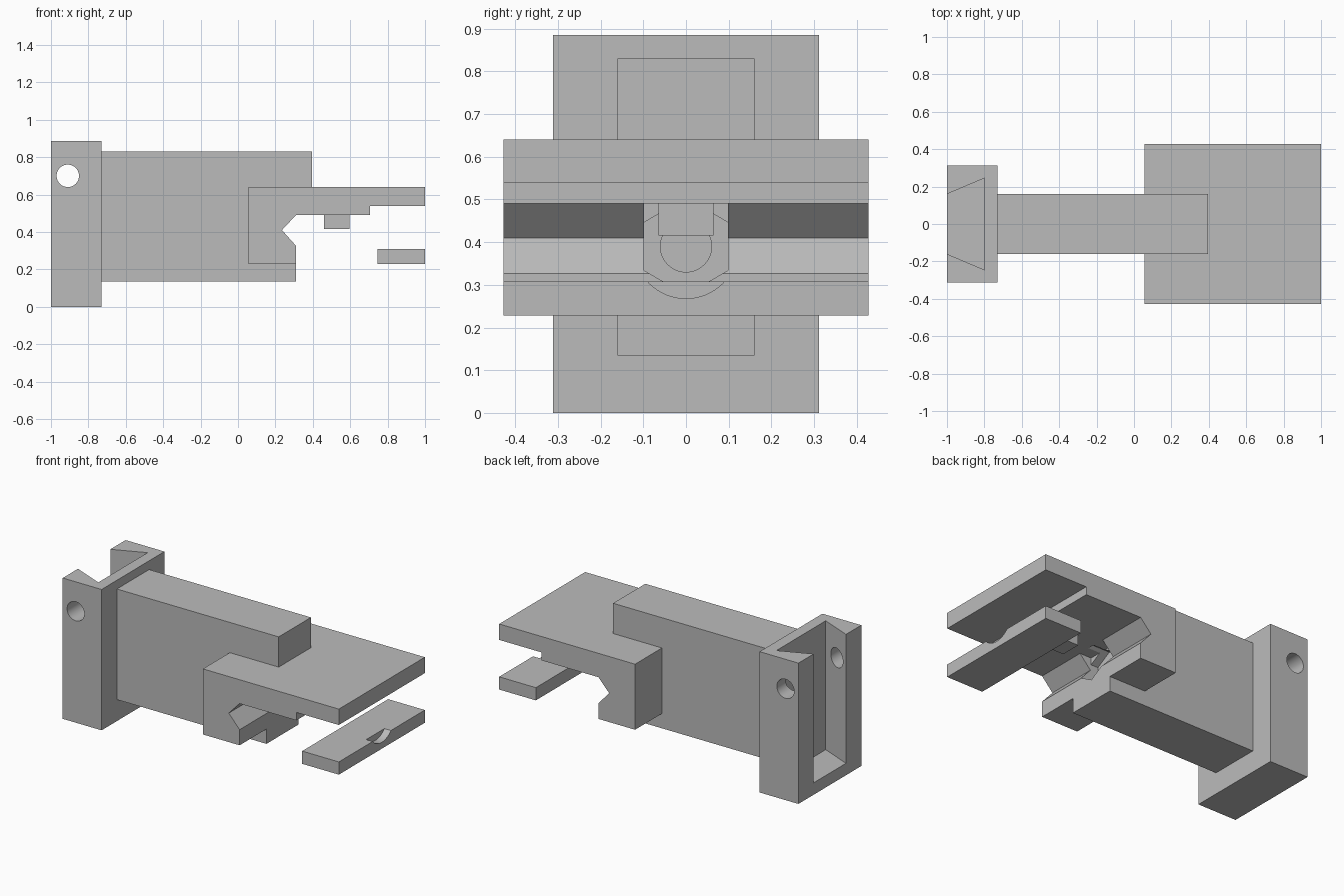
import bpy, bmesh, math

if "Cube" in bpy.data.objects:
    bpy.data.objects.remove(bpy.data.objects["Cube"])

grey = bpy.data.materials.new("light_grey")
grey.use_nodes = True
colour = (0.5, 0.5, 0.5, 1)
grey.diffuse_color = colour
grey.node_tree.nodes["Principled BSDF"].inputs["Base Color"].default_value = colour


def prism(name, points, axis, start, end):
    """Extrude a profile along x (y,z points), y (x,z points) or z (x,y points)."""
    place = {"x": lambda a, b, t: (t, a, b),
             "y": lambda a, b, t: (a, t, b),
             "z": lambda a, b, t: (a, b, t)}[axis]
    bm = bmesh.new()
    rings = [[bm.verts.new(place(a, b, t)) for a, b in points] for t in (start, end)]
    for ring in rings:
        bm.faces.new(ring)
    n = len(points)
    for i in range(n):
        j = (i + 1) % n
        bm.faces.new((rings[0][i], rings[0][j], rings[1][j], rings[1][i]))
    bmesh.ops.recalc_face_normals(bm, faces=bm.faces)
    mesh = bpy.data.meshes.new(name)
    bm.to_mesh(mesh)
    bm.free()
    obj = bpy.data.objects.new(name, mesh)
    bpy.context.collection.objects.link(obj)
    mesh.materials.append(grey)
    return obj


def rect(a0, a1, b0, b1):
    return [(a0, b0), (a1, b0), (a1, b1), (a0, b1)]


def ring(a, b, radius, count, turn=0):
    steps = [turn + math.tau * i / count for i in range(count)]
    return [(a + radius * math.cos(s), b + radius * math.sin(s)) for s in steps]


def cut(obj, *cutters):
    """Subtract the cutters, apply the result and keep the round walls smooth."""
    for cutter in cutters:
        mod = obj.modifiers.new("cut", "BOOLEAN")
        mod.operation = "DIFFERENCE"
        mod.solver = "EXACT"
        mod.object = cutter
    bpy.ops.object.select_all(action="DESELECT")
    obj.select_set(True)
    bpy.context.view_layer.objects.active = obj
    for mod in list(obj.modifiers):
        bpy.ops.object.modifier_apply(modifier=mod.name)
    bpy.ops.object.shade_smooth_by_angle(angle=math.radians(25))


# End bracket with a dovetail channel and a cross pin hole
bracket = prism("end_bracket", rect(-1, -0.73, -0.312, 0.312), "z", 0, 0.885)
channel = prism("channel_cutter", [(-1.05, -0.139), (-0.8, -0.245), (-0.8, 0.245), (-1.05, 0.139)],
                "z", 0.075, 1)
pin = prism("pin_cutter", ring(-0.91, 0.7, 0.06, 48), "y", -0.5, 0.5)
cut(bracket, channel, pin)

# Long arm, stepped to wrap around the jaw block
arm = prism("arm", [(-0.73, 0.135), (0.31, 0.135), (0.31, 0.228), (0.055, 0.228), (0.055, 0.64),
                    (0.395, 0.64), (0.395, 0.83), (-0.73, 0.83)], "y", -0.16, 0.16)

# Wide jaw with a V groove and an overhanging plate
jaw = prism("jaw", [(0.055, 0.228), (0.31, 0.228), (0.31, 0.326), (0.235, 0.41), (0.31, 0.49),
                    (0.705, 0.49), (0.705, 0.54), (1, 0.54), (1, 0.64), (0.055, 0.64)],
            "y", -0.427, 0.427)

# Bolt hole, hexagonal nut pocket and its square lead-in
bolt = prism("bolt_cutter", ring(0, 0.39, 0.06, 48), "x", 0.0, 0.32)
nut = prism("nut_cutter", ring(0, 0.39, 0.113, 6, math.pi / 6), "x", 0.18, 0.312)
slot = prism("slot_cutter", rect(-0.098, 0.098, 0.335, 0.49), "x", 0.23, 0.312)
cut(jaw, bolt, nut, slot)
cut(arm, bolt)

# Small stop under the plate
prism("stop_block", rect(0.46, 0.595, 0.415, 0.49), "y", -0.065, 0.065)

# Loose clamp strip with a shallow bolt head recess
strip = prism("clamp_strip", rect(0.745, 1, 0.228, 0.308), "y", -0.427, 0.427)
head = prism("head_cutter", ring(0, 0.39, 0.122, 64), "x", 0.955, 1.05)
cut(strip, head)

for helper in (channel, pin, bolt, nut, slot, head):
    bpy.data.objects.remove(helper)
